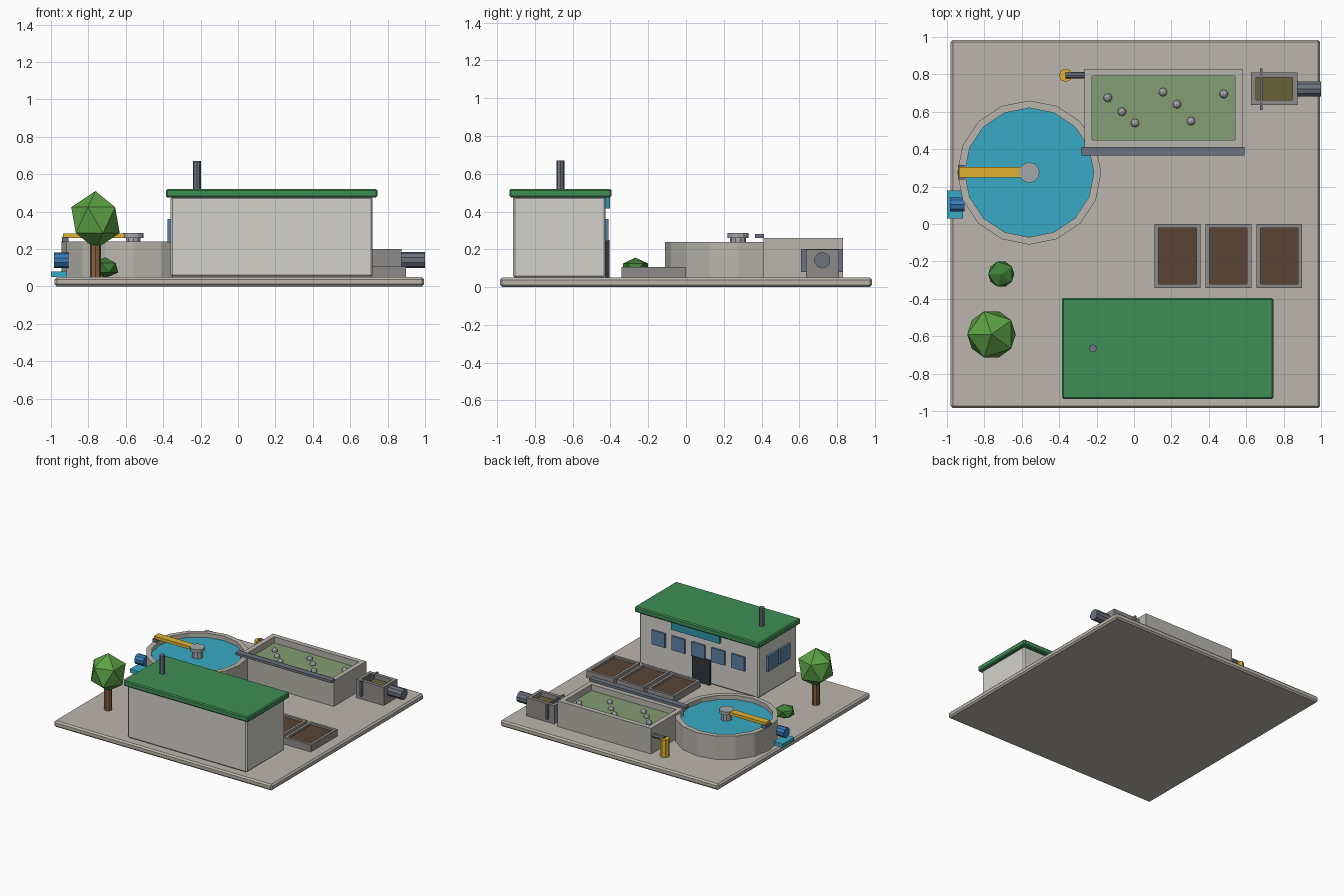
import bpy, bmesh, math
from mathutils import Matrix, Vector

if "Cube" in bpy.data.objects:
    bpy.data.objects.remove(bpy.data.objects["Cube"])


def mat(name, r, g, b):
    m = bpy.data.materials.new(name)
    m.diffuse_color = (r, g, b, 1)
    m.use_nodes = True
    m.node_tree.nodes["Principled BSDF"].inputs["Base Color"].default_value = m.diffuse_color
    return m


PAVING = mat("paving", .50, .47, .42)
CONCRETE = mat("concrete", .48, .46, .42)
GREY = mat("dark_concrete", .27, .26, .25)
WALL = mat("wall", .65, .64, .60)
ROOF = mat("roof_green", .05, .27, .09)
STEEL = mat("steel", .15, .17, .21)
METAL = mat("light_metal", .38, .39, .41)
WATER = mat("water", .04, .40, .56)
GREEN = mat("green_water", .23, .34, .17)
OLIVE = mat("olive_water", .14, .12, .04)
BROWN = mat("sludge", .10, .06, .035)
YELLOW = mat("yellow", .75, .45, .03)
BLUE = mat("blue", .04, .20, .50)
GLASS = mat("glass", .11, .22, .38)
DOOR = mat("door", .03, .035, .045)
SIGN = mat("sign_teal", .03, .30, .40)
BARK = mat("bark", .25, .12, .05)
LEAF = mat("leaf", .11, .36, .06)
BUSH = mat("bush_leaf", .05, .22, .04)


def finish(bm, name, material, bevel=0):
    bmesh.ops.recalc_face_normals(bm, faces=bm.faces)
    me = bpy.data.meshes.new(name)
    bm.to_mesh(me)
    bm.free()
    me.materials.append(material)
    ob = bpy.data.objects.new(name, me)
    bpy.context.collection.objects.link(ob)
    if bevel:
        b = ob.modifiers.new("bevel", 'BEVEL')
        b.width, b.segments = bevel, 1
    return ob


def box(name, x, y, z, material, bevel=0):
    """Box from (min, max) ranges."""
    bm = bmesh.new()
    c = [sum(r) / 2 for r in (x, y, z)]
    s = [r[1] - r[0] for r in (x, y, z)]
    bmesh.ops.create_cube(bm, size=1, matrix=Matrix.Translation(c) @ Matrix.Diagonal((*s, 1)))
    return finish(bm, name, material, bevel)


def cyl(name, a, b, r, n, material, turn=0):
    """Cylinder between two points."""
    a, b = Vector(a), Vector(b)
    bm = bmesh.new()
    rot = (b - a).to_track_quat('Z', 'Y').to_matrix().to_4x4()
    m = Matrix.Translation((a + b) / 2) @ rot @ Matrix.Rotation(turn, 4, 'Z')
    bmesh.ops.create_cone(bm, cap_ends=True, segments=n, radius1=r, radius2=r,
                          depth=(b - a).length, matrix=m)
    return finish(bm, name, material)


def ico(name, c, r, rz, material, sub=1):
    bm = bmesh.new()
    m = Matrix.Translation(c) @ Matrix.Rotation(math.pi, 4, 'Z') @ Matrix.Diagonal((r, r, rz, 1))
    bmesh.ops.create_icosphere(bm, subdivisions=sub, radius=1, matrix=m)
    return finish(bm, name, material)


def basin(name, outer, inner, z0, z1, floor, material):
    """Open tank: outer wall, rim, inner wall and floor from two outlines."""
    bm = bmesh.new()
    rings = [[bm.verts.new((x, y, z)) for x, y in loop]
             for loop, z in ((outer, z0), (outer, z1), (inner, z1), (inner, floor))]
    n = len(outer)
    for r, s in zip(rings, rings[1:]):
        for i in range(n):
            j = (i + 1) % n
            bm.faces.new((r[i], r[j], s[j], s[i]))
    bm.faces.new(rings[0])
    bm.faces.new(rings[-1])
    return finish(bm, name, material)


def rect(x, y, t=0):
    return [(x[0] + t, y[0] + t), (x[1] - t, y[0] + t), (x[1] - t, y[1] - t), (x[0] + t, y[1] - t)]


def ring(cx, cy, r, n):
    return [(cx + r * math.cos(math.tau * i / n), cy + r * math.sin(math.tau * i / n)) for i in range(n)]


def filled_tank(name, x, y, top, t, level, wall, fill):
    basin(name, rect(x, y), rect(x, y, t), .05, top, .07, wall)
    box(name + "_fill", (x[0] + t, x[1] - t), (y[0] + t, y[1] - t), (.065, level), fill)


# Ground slab
box("base_slab", (-.98, .995), (-.985, .985), (0, .05), PAVING, .012)

# Control building
box("building", (-.36, .72), (-.915, -.425), (.05, .48), WALL, .01)
box("roof", (-.385, .745), (-.935, -.395), (.475, .52), ROOF, .008)
cyl("chimney", (-.22, -.665, .5), (-.22, -.665, .67), .021, 8, STEEL)
for i in range(5):
    x = .18 + (i - 2) * .18
    box(f"back_window_{i}", (x - .06, x + .06), (-.43, -.41), (.245, .36), GLASS)
for i, y in enumerate((-.59, -.75)):
    box(f"side_window_{i}", (-.377, -.35), (y - .065, y + .065), (.235, .36), GLASS)
box("door", (.07, .23), (-.43, -.405), (.05, .25), DOOR)
box("sign_panel", (-.02, .42), (-.43, -.403), (.415, .475), SIGN)

# Round clarifier with rotating bridge
CX, CY = -.56, .275
basin("clarifier_wall", ring(CX, CY, .385, 16), ring(CX, CY, .345, 16), .05, .24, .07, CONCRETE)
cyl("clarifier_water", (CX, CY, .065), (CX, CY, .205), .345, 16, WATER)
cyl("center_pillar", (CX, CY, .07), (CX, CY, .262), .042, 10, METAL)
cyl("center_cap", (CX, CY, .26), (CX, CY, .286), .055, 12, METAL)
box("bridge", (-.935, -.56), (.248, .305), (.26, .284), YELLOW)
box("bridge_wheel_block", (-.94, -.905), (.238, .315), (.235, .265), STEEL)

# Clean water outlet
cyl("outlet_pipe", (-.985, .105, .14), (-.905, .105, .14), .041, 10, BLUE)
box("outlet_channel", (-1, -.915), (.03, .178), (.05, .08), WATER)

# Aeration tank with bubbles and walkway
filled_tank("aeration_tank", (-.265, .58), (.41, .83), .26, .04, .21, CONCRETE, GREEN)
bubbles = ((-.14, .675), (-.065, .6), (.005, .54), (.155, .705), (.23, .64), (.305, .55), (.48, .695))
for i, (x, y) in enumerate(bubbles):
    ico(f"bubble_{i}", (x, y, .215), .023, .023, METAL, 2)
box("walkway", (-.28, .59), (.365, .412), (.26, .28), STEEL)

# Dosing pump
cyl("pump", (-.365, .795, .05), (-.365, .795, .195), .036, 8, YELLOW)
cyl("pump_pipe", (-.365, .795, .19), (-.25, .795, .19), .018, 8, STEEL)

# Inlet chamber with screen and pipe
filled_tank("inlet_chamber", (.625, .875), (.635, .81), .2, .028, .165, GREY, OLIVE)
box("inlet_screen", (.675, .688), (.61, .832), (.08, .202), STEEL)
cyl("inlet_pipe", (.87, .722, .142), (1, .722, .142), .043, 10, STEEL)

# Sludge drying beds
for i in range(3):
    x = .11 + i * .272
    filled_tank(f"drying_bed_{i}", (x, x + .245), (-.342, 0), .107, .022, .092, GREY, BROWN)

# Tree and bush
cyl("tree_trunk", (-.762, -.59, .05), (-.762, -.59, .23), .03, 8, BARK)
ico("tree_crown", (-.762, -.59, .355), .145, .155, LEAF)
ico("bush", (-.71, -.268, .1), .078, .056, BUSH)
